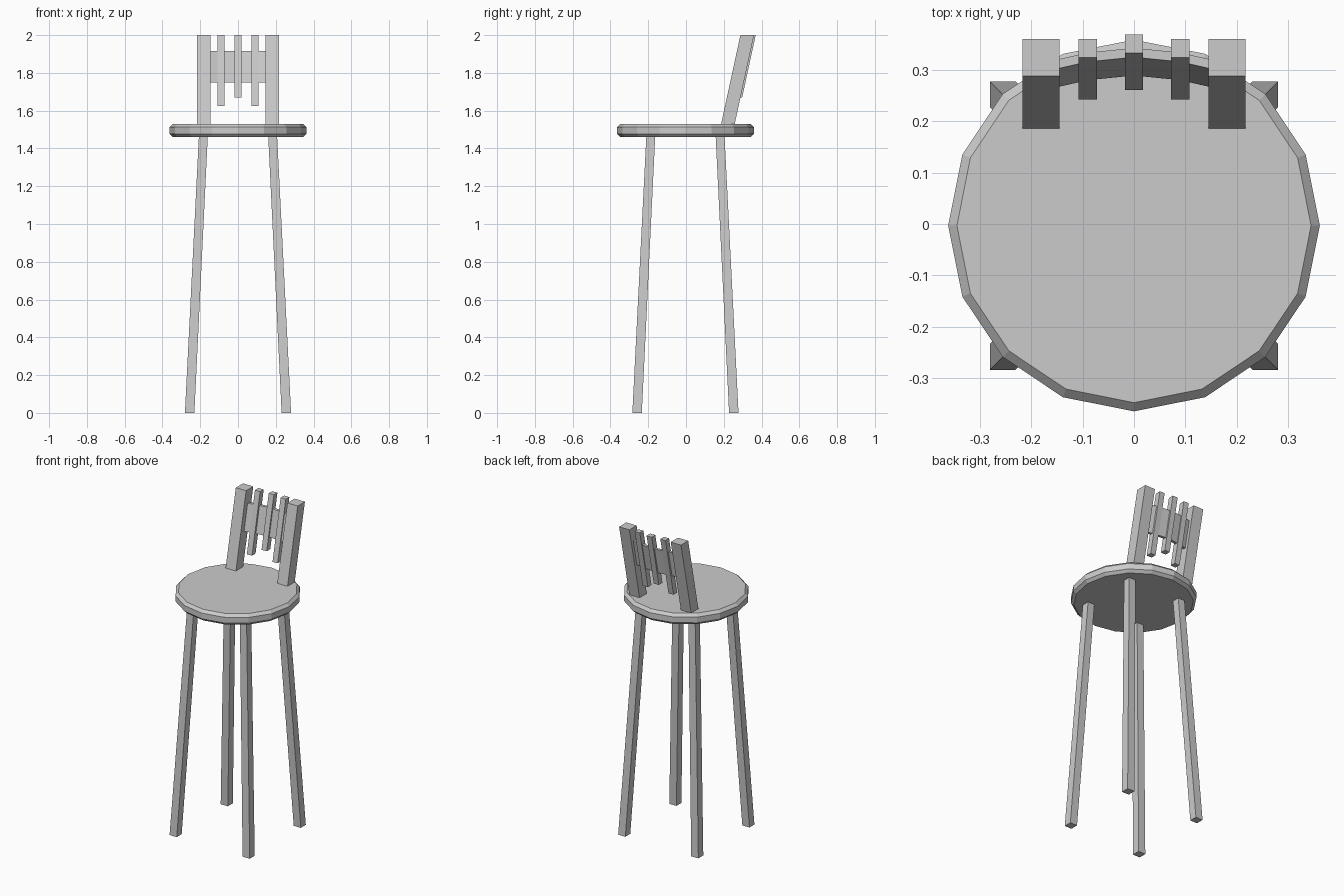
import bpy, bmesh, math

if "Cube" in bpy.data.objects:
    bpy.data.objects.remove(bpy.data.objects["Cube"])

SEAT_Y = -0.003
LEAN = 0.217   # backward lean of the backrest, y per z


def make(name, verts, faces):
    me = bpy.data.meshes.new(name)
    me.from_pydata(verts, [], faces)
    bm = bmesh.new()
    bm.from_mesh(me)
    bmesh.ops.recalc_face_normals(bm, faces=bm.faces)
    bm.to_mesh(me)
    bm.free()
    ob = bpy.data.objects.new(name, me)
    bpy.context.collection.objects.link(ob)
    return ob


def loft(name, rings):
    """Join equal-length closed rings and cap both ends."""
    n = len(rings[0])
    verts = [v for ring in rings for v in ring]
    faces = [(r * n + i, r * n + (i + 1) % n, (r + 1) * n + (i + 1) % n, (r + 1) * n + i)
             for r in range(len(rings) - 1) for i in range(n)]
    faces += [tuple(range(n)), tuple(range(len(verts) - n, len(verts)))]
    return make(name, verts, faces)


def rect(x, y, z, w, d):
    return [(x + sx * w / 2, y + sy * d / 2, z)
            for sx, sy in ((-1, -1), (1, -1), (1, 1), (-1, 1))]


def leaning_bar(name, x, width, depth, z0, y_top):
    """Upright that leans back; y_top is the centre of its top face at z = 2."""
    loft(name, [rect(x, y_top - LEAN * (2 - z), z, width, depth) for z in (z0, 2)])


# Seat: 16-sided disc with chamfered rims
loft("seat", [[(r * math.cos(i * math.pi / 8), SEAT_Y + r * math.sin(i * math.pi / 8), z)
               for i in range(16)]
              for r, z in ((0.345, 1.46), (0.362, 1.477), (0.362, 1.513), (0.345, 1.53))])

# Splayed legs
for sy, row in ((-1, "front"), (1, "back")):
    for sx, side in ((-1, "left"), (1, "right")):
        loft(f"{row}_{side}_leg",
             [rect(sx * 0.256, SEAT_Y + sy * 0.256, 0, 0.05, 0.05),
              rect(sx * 0.183, SEAT_Y + sy * 0.183, 1.475, 0.047, 0.047)])

# Backrest posts and slats
for sx, side in ((-1, "left"), (1, "right")):
    leaning_bar(f"{side}_back_post", sx * 0.181, 0.072, 0.072, 1.52, 0.324)
    leaning_bar(f"{side}_slat", sx * 0.09, 0.036, 0.036, 1.625, 0.342)
leaning_bar("middle_slat", 0, 0.036, 0.036, 1.67, 0.351)

# Curved cross panel running through the slats
front = [(-0.16, 0.300), (-0.09, 0.316), (0, 0.325), (0.09, 0.316), (0.16, 0.300)]
loft("back_panel", [[(x, y + t - LEAN * (1.915 - z), z)
                     for t, z in ((0, 1.75), (0.018, 1.75), (0.018, 1.915), (0, 1.915))]
                    for x, y in front])
